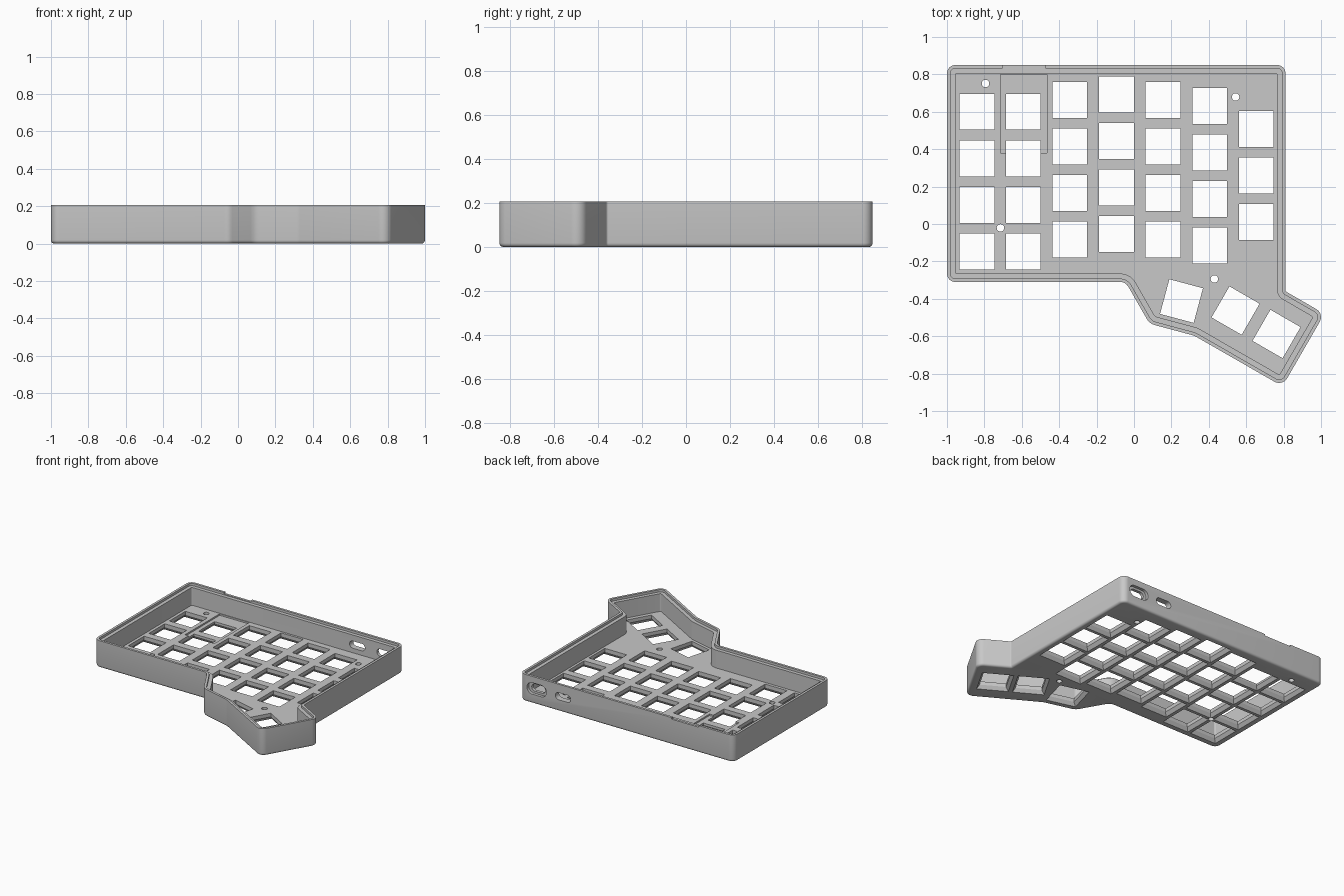
import bpy, bmesh, math
from mathutils import Vector, Matrix

if "Cube" in bpy.data.objects:
    bpy.data.objects.remove(bpy.data.objects["Cube"])

HEIGHT, FLOOR = 0.207, 0.053
# sharp corners of the case outline, counter-clockwise, with rounding radius
OUTLINE = [((-1, -.31), .045), ((-.045, -.31), .05), ((.083, -.533), .075),
           ((.322, -.597), .08), ((.794, -.868), .05), ((1.018, -.48), .05),
           ((.81, -.36), .012), ((.81, .85), .045), ((-1, .85), .045)]


def rounded_outline(inset, steps=8):
    """Outline moved inward by inset, with every corner filleted."""
    pts = [Vector(p) for p, _ in OUTLINE]
    n, result = len(pts), []
    for i, (p, (_, radius)) in enumerate(zip(pts, OUTLINE)):
        d1 = (p - pts[i - 1]).normalized()
        d2 = (pts[(i + 1) % n] - p).normalized()
        n1, n2 = Vector((-d1.y, d1.x)), Vector((-d2.y, d2.x))
        miter = (n1 + n2) / (1 + n1.dot(n2))
        cross = d1.x * d2.y - d1.y * d2.x
        side = 1 if cross > 0 else -1
        r = max(radius - inset, .01) if side > 0 else radius + inset
        center = p + miter * (inset + side * r)
        a = math.atan2(-n1.y * side, -n1.x * side)
        turn = math.atan2(cross, d1.dot(d2))
        for k in range(steps + 1):
            t = a + turn * k / steps
            result.append((center.x + r * math.cos(t), center.y + r * math.sin(t)))
    return result


def add_loft(bm, layers):
    """Closed solid through layers of (points, z) with equal point counts."""
    rings = [[bm.verts.new((x, y, z)) for x, y in pts] for pts, z in layers]
    n = len(rings[0])
    bm.faces.new(rings[0][::-1])
    bm.faces.new(rings[-1])
    for lo, hi in zip(rings, rings[1:]):
        for i in range(n):
            j = (i + 1) % n
            bm.faces.new((lo[i], lo[j], hi[j], hi[i]))


def rect(cx, cy, w, h, angle=0):
    c, s = math.cos(angle), math.sin(angle)
    return [(cx + x * c - y * s, cy + x * s + y * c) for x, y in
            ((-w / 2, -h / 2), (w / 2, -h / 2), (w / 2, h / 2), (-w / 2, h / 2))]


def circle(cx, cy, r, n=24):
    return [(cx + r * math.cos(math.tau * i / n), cy + r * math.sin(math.tau * i / n))
            for i in range(n)]


def add_slot(bm, cx, cz, w, h, y0, y1):
    """Stadium-shaped solid running along y."""
    r, pts = h / 2, []
    for i in range(24):
        t = math.tau * (i + .5) / 24
        shift = (w / 2 - r) * (1 if math.cos(t) > 0 else -1)
        pts.append((shift + r * math.cos(t), r * math.sin(t)))
    before = set(bm.verts)
    add_loft(bm, [(pts, -y1), (pts, -y0)])
    new = [v for v in bm.verts if v not in before]
    bmesh.ops.transform(bm, verts=new, matrix=Matrix.Translation((cx, 0, cz))
                        @ Matrix.Rotation(math.pi / 2, 4, 'X'))


def make_object(name, bm):
    bmesh.ops.recalc_face_normals(bm, faces=bm.faces[:])
    mesh = bpy.data.meshes.new(name)
    bm.to_mesh(mesh)
    bm.free()
    obj = bpy.data.objects.new(name, mesh)
    bpy.context.collection.objects.link(obj)
    return obj


# outer shell with rounded bottom edge
bm = bmesh.new()
R = .018
layers = [(rounded_outline(R * (1 - math.sin(t))), R * (1 - math.cos(t)))
          for t in (math.pi / 2 * k / 4 for k in range(5))]
add_loft(bm, layers + [(rounded_outline(0), HEIGHT)])
case = make_object("keyboard_case", bm)
cutters = []

# inner cavity
bm = bmesh.new()
inner = rounded_outline(.045)
add_loft(bm, [(inner, FLOOR), (inner, HEIGHT + .1)])
cutters.append(make_object("cavity_cutter", bm))

# stepped lip around the rim
bm = bmesh.new()
lip = rounded_outline(.018)
add_loft(bm, [(lip, HEIGHT - .018), (lip, HEIGHT + .11)])
cutters.append(make_object("lip_cutter", bm))

# shallow controller bed in the floor, and the notch in the rear lip
bm = bmesh.new()
bed, notch = rect(-.59, .59, .25, .42), rect(-.588, .85, .23, .1)
add_loft(bm, [(bed, FLOOR - .012), (bed, FLOOR + .05)])
add_loft(bm, [(notch, HEIGHT - .012), (notch, HEIGHT + .1)])
cutters.append(make_object("bed_cutter", bm))

# key openings, flared toward the underside
keys = []
for x, top, count in ((-.84, .6, 4), (-.592, .6, 4), (-.343, .663, 4), (-.094, .692, 4),
                      (.155, .663, 4), (.405, .631, 4), (.654, .508, 3)):
    keys += [(x, top - .2488 * i, 0) for i in range(count)]
keys += [(.254, -.412, -15), (.543, -.463, -30), (.762, -.588, -30)]
bm = bmesh.new()
for x, y, deg in keys:
    a = math.radians(deg)
    wide, small = rect(x, y, .226, .228, a), rect(x, y, .186, .192, a)
    add_loft(bm, [(wide, -.002), (small, .026), (small, .12)])
cutters.append(make_object("key_hole_cutter", bm))

# screw holes
bm = bmesh.new()
for x, y in ((-.794, .751), (.543, .679), (-.714, -.021), (.43, -.294)):
    add_loft(bm, [(circle(x, y, .02), -.05), (circle(x, y, .02), .13)])
cutters.append(make_object("screw_hole_cutter", bm))

# rear ports: through slots, then the outer plug recess
bm = bmesh.new()
add_slot(bm, .668, .115, .115, .055, .75, .9)
add_slot(bm, .445, .115, .13, .055, .75, .9)
cutters.append(make_object("port_cutter", bm))
bm = bmesh.new()
add_slot(bm, .668, .115, .165, .088, .828, .91)
cutters.append(make_object("port_recess_cutter", bm))

# apply the cuts and drop the helpers
bpy.context.view_layer.objects.active = case
case.select_set(True)
for cutter in cutters:
    cutter.hide_render = True
    mod = case.modifiers.new("cut", 'BOOLEAN')
    mod.operation, mod.solver, mod.object = 'DIFFERENCE', 'EXACT', cutter
    bpy.ops.object.modifier_apply(modifier=mod.name)
for cutter in cutters:
    bpy.data.objects.remove(cutter)

# colour and shading
gray = bpy.data.materials.new("plain_gray")
gray.diffuse_color = (.58, .58, .58, 1)
gray.use_nodes = True
gray.node_tree.nodes["Principled BSDF"].inputs["Base Color"].default_value = gray.diffuse_color
case.data.materials.clear()
case.data.materials.append(gray)
for poly in case.data.polygons:
    poly.material_index = 0
bpy.ops.object.shade_smooth_by_angle(angle=math.radians(30))
